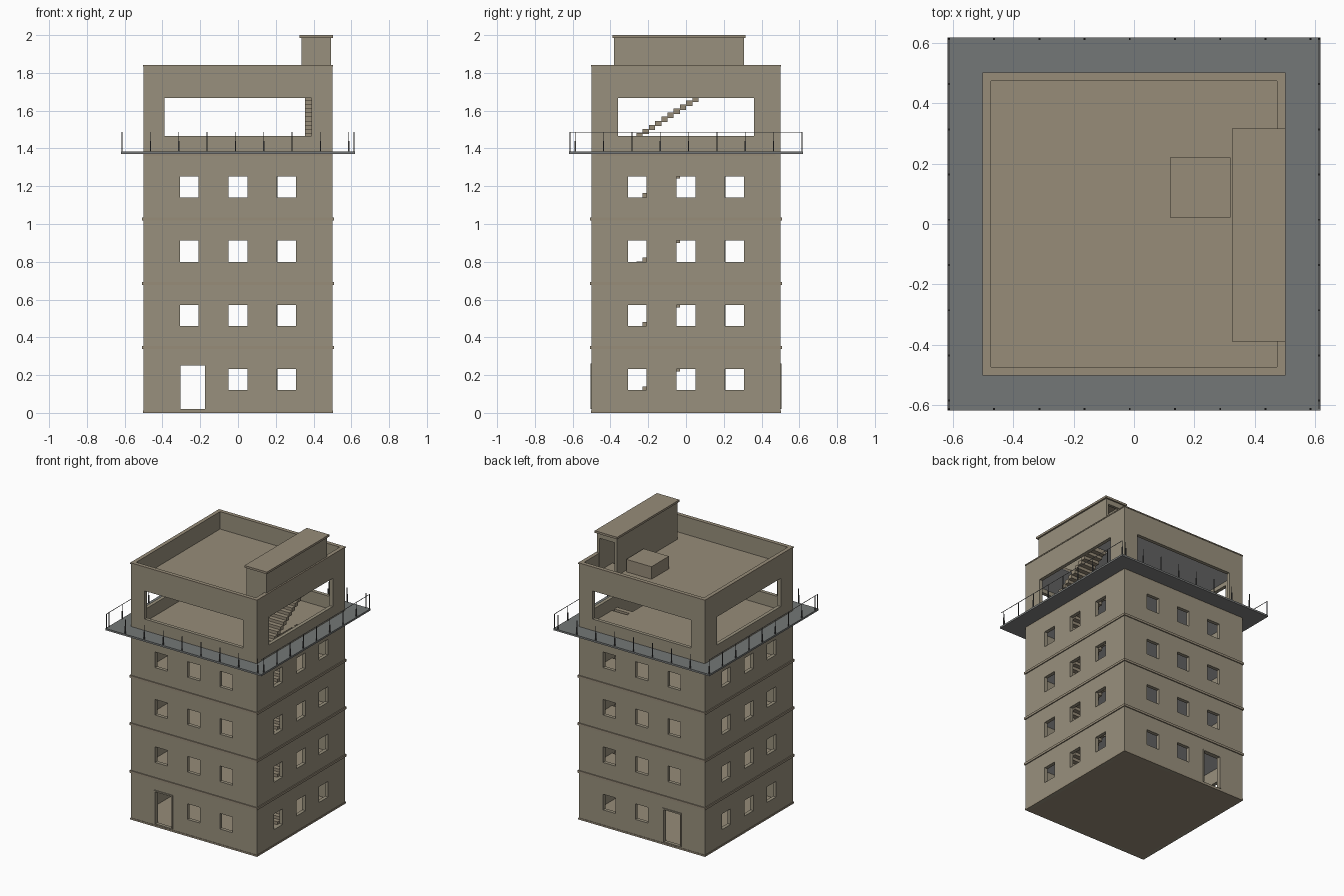
import bpy, bmesh, math
from mathutils import Matrix, Vector

cube = bpy.data.objects.get("Cube")
if cube:
    bpy.data.objects.remove(cube, do_unlink=True)


def material(name, rgb):
    m = bpy.data.materials.new(name)
    m.use_nodes = True
    m.diffuse_color = (*rgb, 1)
    m.node_tree.nodes["Principled BSDF"].inputs["Base Color"].default_value = (*rgb, 1)
    return m


WALLS = material("olive tan wall", (0.315, 0.28, 0.205))
TAN = material("warm tan floor", (0.31, 0.262, 0.19))
CEILING = material("light grey ceiling", (0.52, 0.52, 0.52))
DECK_TOP = material("blue grey deck", (0.175, 0.187, 0.184))
DECK_BASE = material("grey deck underside", (0.22, 0.22, 0.22))
POST = material("dark grey metal", (0.08, 0.08, 0.082))
RAIL_GREY = material("light grey metal", (0.35, 0.35, 0.35))


def finish(name, bm, mat):
    bmesh.ops.recalc_face_normals(bm, faces=bm.faces)
    mesh = bpy.data.meshes.new(name)
    bm.to_mesh(mesh)
    bm.free()
    mesh.materials.append(mat)
    ob = bpy.data.objects.new(name, mesh)
    bpy.context.collection.objects.link(ob)
    return ob


def boxes(name, spans, mat):
    """One object from (x0, x1, y0, y1, z0, z1) boxes."""
    bm = bmesh.new()
    for x0, x1, y0, y1, z0, z1 in spans:
        centre = Vector((x0 + x1, y0 + y1, z0 + z1)) / 2
        size = Matrix.Diagonal((x1 - x0, y1 - y0, z1 - z0, 1))
        bmesh.ops.create_cube(bm, size=1, matrix=Matrix.Translation(centre) @ size)
    return finish(name, bm, mat)


def panel(name, rect, holes, thick, place, mat):
    """Flat plate with rectangular holes (u0, u1, v0, v1), thickened about its plane."""
    areas = [rect] + holes
    us = sorted({u for a in areas for u in a[:2]})
    vs = sorted({v for a in areas for v in a[2:]})
    bm = bmesh.new()
    grid = {(u, v): bm.verts.new(place @ Vector((u, v, 0))) for u in us for v in vs}
    for u0, u1 in zip(us, us[1:]):
        for v0, v1 in zip(vs, vs[1:]):
            cu, cv = (u0 + u1) / 2, (v0 + v1) / 2
            if not any(a < cu < b and c < cv < d for a, b, c, d in holes):
                bm.faces.new([grid[p] for p in ((u0, v0), (u1, v0), (u1, v1), (u0, v1))])
    bmesh.ops.delete(bm, geom=[v for v in bm.verts if not v.link_faces], context='VERTS')
    ob = finish(name, bm, mat)
    mod = ob.modifiers.new("thickness", 'SOLIDIFY')
    mod.thickness = thick
    mod.offset = 0
    return ob


def slab(name, half, holes, z0, z1, mat=TAN):
    return panel(name, (-half, half, -half, half), holes, z1 - z0,
                 Matrix.Translation((0, 0, (z0 + z1) / 2)), mat)


STOREY, FLOOR, WALL = 0.341, 0.012, 0.025
HALF, INNER, TOP = 0.5, 0.475, 1.84
DOOR = (-0.305, -0.175, 0.02, 0.252)

# Outer walls with windows, doors and the open top storey
columns = [(-0.308, -0.208), (-0.051, 0.049), (0.206, 0.306)]
for i, name in enumerate(["front_wall", "right_wall", "back_wall", "left_wall"]):
    long_side = i % 2 == 0
    door = DOOR if i == 0 else (-DOOR[1], -DOOR[0], *DOOR[2:])
    holes = [door] if long_side else []
    for k in range(4):
        for u0, u1 in columns:
            if long_side and k == 0 and u0 < door[1] and u1 > door[0]:
                continue
            holes.append((u0, u1, 0.12 + k * 0.34, 0.232 + k * 0.34))
    w = 0.39 if long_side else 0.36
    holes.append((-w, w, 1.466, 1.668))
    edge = HALF if long_side else INNER
    place = (Matrix.Rotation(i * math.pi / 2, 4, 'Z')
             @ Matrix.Translation((0, -HALF + WALL / 2, 0))
             @ Matrix.Rotation(math.pi / 2, 4, 'X'))
    panel(name, (-edge, edge, 0, TOP), holes, WALL, place, WALLS)

# Door frames, front and back
frame = []
for y0, y1 in ((-0.506, -0.474), (0.474, 0.506)):
    a, b, lo, hi = DOOR
    frame += [(a - 0.01, a, y0, y1, lo, hi + 0.01), (b, b + 0.01, y0, y1, lo, hi + 0.01),
              (a, b, y0, y1, hi, hi + 0.01)]
boxes("door_frames", frame, WALLS)

# Floor slabs, whose edges form the ledges, with ceilings below
stairwell = [(0.355, INNER, -0.2, 0.16)]
slab("base_slab", 0.503, [], 0, FLOOR)
for k in range(1, 6):
    z = FLOOR + k * STOREY
    half = 0.507 if k < 4 else HALF if k == 4 else 0.48
    slab("roof_slab" if k == 5 else f"floor_slab_{k}", half, stairwell, z - 0.016, z)
    slab(f"ceiling_{k}", INNER, stairwell, z - 0.02, z - 0.016, CEILING)
slab("parapet_cap", 0.503, [(-INNER, INNER, -INNER, INNER)], TOP - 0.006, TOP + 0.002)

# Stair flights
STEPS, RUN = 16, 0.033
rise = STOREY / STEPS
steps = []
for k in range(5):
    for s in range(STEPS):
        y, z = -0.395 + s * RUN, FLOOR + k * STOREY + s * rise
        steps.append((0.355, INNER, y, y + RUN, z - 0.007, z + rise))
boxes("stair_steps", steps, TAN)

# Stair house on the roof, open at its back end
roof = FLOOR + 5 * STOREY
x0, x1, y0, y1, head = 0.335, 0.492, -0.38, 0.306, 1.985
boxes("stair_house_walls", [
    (x0, x0 + 0.02, y0, y1, roof, head), (x1 - 0.02, x1, y0, y1, roof, head),
    (x0 + 0.02, x1 - 0.02, y0, y0 + 0.02, roof, head),
    (x0 + 0.02, x1 - 0.02, y1 - 0.02, y1, 1.95, head)], WALLS)
boxes("stair_house_roof", [(0.325, 0.503, -0.39, 0.316, head, 2.0)], TAN)
boxes("roof_box", [(0.12, 0.32, 0.022, 0.22, roof, roof + 0.09)], TAN)

# Balcony deck with posts on four sides and rails on two
EDGE, RAIL, DECK = 0.619, 0.614, 1.384
around = [(-HALF, HALF, -HALF, HALF)]
slab("balcony_deck", EDGE, around, 1.376, DECK, DECK_TOP)
slab("balcony_underside", EDGE, around, 1.371, 1.376, DECK_BASE)


def post(x, y):
    return [(x - r, x + r, y - r, y + r, a, b)
            for r, a, b in ((0.003, DECK, 1.44), (0.0018, 1.44, 1.487))]


posts = []
for side in (-1, 1):
    for i in range(9):
        posts += post(-RAIL + 0.15 * i, side * RAIL)
        posts += post(side * RAIL, RAIL - 0.15 * i)
boxes("railing_posts", posts, POST)
boxes("hand_rails", [(s * RAIL - 0.0015, s * RAIL + 0.0015, -RAIL, RAIL, 1.485, 1.488)
                     for s in (-1, 1)], RAIL_GREY)
